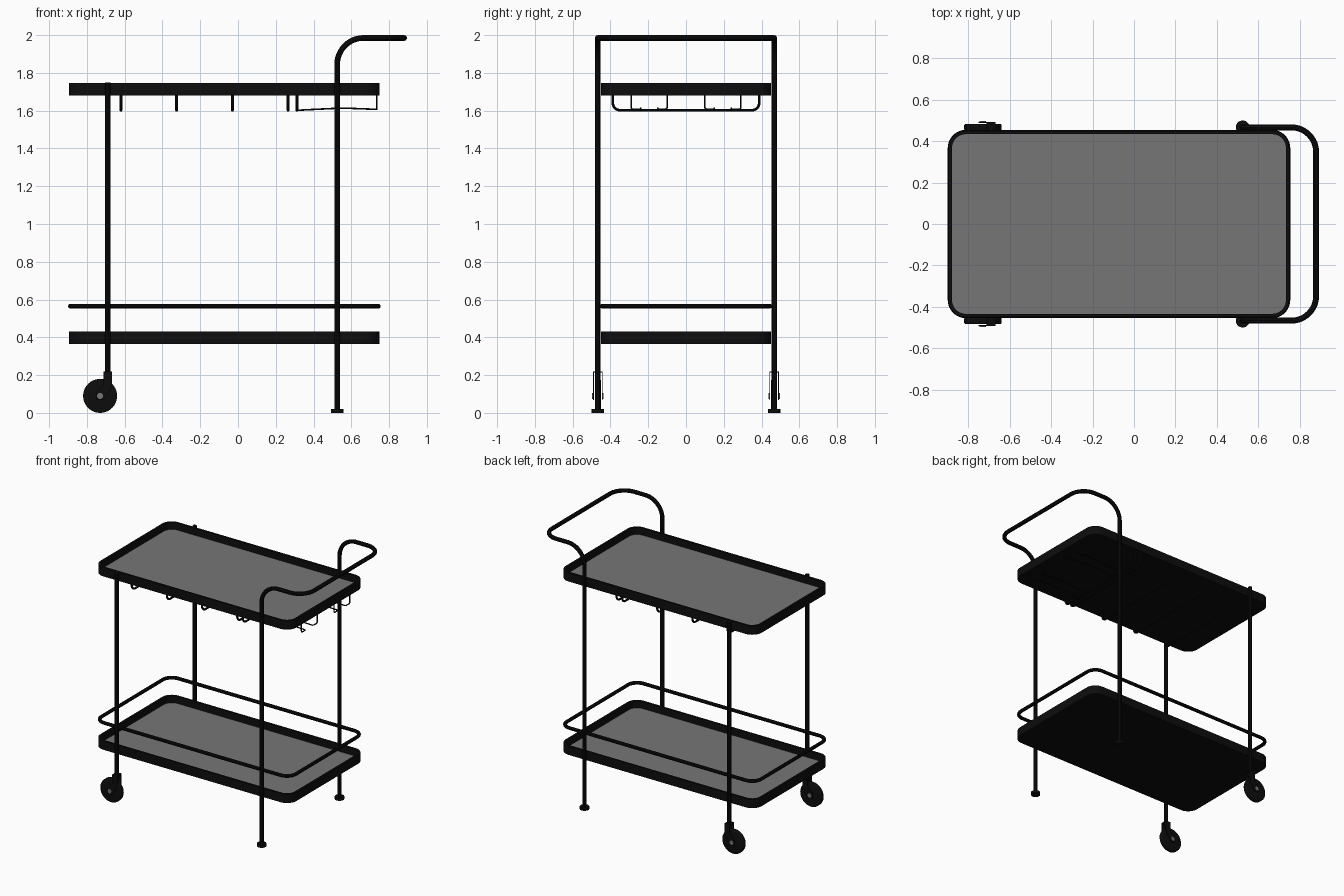
import bpy, bmesh, math
from mathutils import Vector, Matrix

if "Cube" in bpy.data.objects:
    bpy.data.objects.remove(bpy.data.objects["Cube"])


def material(name, rgb):
    m = bpy.data.materials.new(name)
    m.diffuse_color = (*rgb, 1)
    m.use_nodes = True
    m.node_tree.nodes["Principled BSDF"].inputs["Base Color"].default_value = m.diffuse_color
    return m


BLACK = material("black metal", (0.004, 0.004, 0.004))
GREY = material("grey panel", (0.18, 0.18, 0.18))


def add_mesh(name, bm, mats, smooth=True):
    bmesh.ops.recalc_face_normals(bm, faces=bm.faces)
    me = bpy.data.meshes.new(name)
    bm.to_mesh(me)
    bm.free()
    for m in mats:
        me.materials.append(m)
    ob = bpy.data.objects.new(name, me)
    bpy.context.collection.objects.link(ob)
    if smooth:
        me.shade_smooth()
        me.set_sharp_from_angle(angle=math.radians(35))
    return ob


def fillet(pts, r, closed=False, n=8):
    """Round the corners of a polyline with arcs."""
    pts = [Vector(p) for p in pts]
    out = []
    for i, p in enumerate(pts):
        if not closed and i in (0, len(pts) - 1):
            out.append(p)
            continue
        ri = r[i] if isinstance(r, (list, tuple)) else r
        a = (pts[i - 1] - p).normalized()
        b = (pts[(i + 1) % len(pts)] - p).normalized()
        for k in range(n + 1):
            t = math.pi / 2 * k / n
            out.append(p + ri * (a * (1 - math.sin(t)) + b * (1 - math.cos(t))))
    return out


def tube(name, pts, radius, closed=False):
    cu = bpy.data.curves.new(name + "_path", 'CURVE')
    cu.dimensions = '3D'
    cu.bevel_depth = radius
    cu.bevel_resolution = 3
    cu.use_fill_caps = True
    sp = cu.splines.new('POLY')
    sp.points.add(len(pts) - 1)
    for q, p in zip(sp.points, pts):
        q.co = (*p, 1)
    sp.use_cyclic_u = closed
    tmp = bpy.data.objects.new(name + "_tmp", cu)
    bpy.context.collection.objects.link(tmp)
    bpy.context.view_layer.update()
    me = bpy.data.meshes.new_from_object(
        tmp.evaluated_get(bpy.context.evaluated_depsgraph_get()))
    bpy.data.objects.remove(tmp)
    bm = bmesh.new()
    bm.from_mesh(me)
    bpy.data.meshes.remove(me)
    return add_mesh(name, bm, [BLACK])


def cylinder(name, c, r, depth, axis, mat, bevel=0.0):
    bm = bmesh.new()
    rot = Matrix.Rotation(math.pi / 2, 4, 'X') if axis == 'Y' else Matrix()
    bmesh.ops.create_cone(bm, cap_ends=True, segments=40, radius1=r, radius2=r,
                          depth=depth, matrix=Matrix.Translation(c) @ rot)
    if bevel:
        rim = [e for e in bm.edges if any(len(f.verts) > 4 for f in e.link_faces)]
        bmesh.ops.bevel(bm, geom=rim, offset=bevel, segments=3, affect='EDGES', profile=0.5)
    return add_mesh(name, bm, [mat])


def prism(name, pts, y0, y1):
    """Extrude an xz outline along y."""
    bm = bmesh.new()
    f = bm.faces.new([bm.verts.new((x, y0, z)) for x, z in pts])
    ext = bmesh.ops.extrude_face_region(bm, geom=[f])['geom']
    bmesh.ops.translate(bm, vec=(0, y1 - y0, 0),
                        verts=[v for v in ext if isinstance(v, bmesh.types.BMVert)])
    return add_mesh(name, bm, [BLACK], smooth=False)


X0, X1, Y = -0.895, 0.75, 0.45


def outline(inset, z, r):
    a, b, y = X0 + inset, X1 - inset, Y - inset
    return fillet([(a, -y, z), (b, -y, z), (b, y, z), (a, y, z)], r, True)


def tray(name, z):
    """Shallow tray: black rim and underside, grey floor."""
    bm = bmesh.new()
    rings = [[bm.verts.new(p) for p in outline(i, h, r)] for i, h, r in
             ((0, z, 0.08), (0, z + 0.067, 0.08),
              (0.016, z + 0.067, 0.066), (0.016, z + 0.014, 0.066))]
    n = len(rings[0])
    for lo, hi in zip(rings, rings[1:]):
        for i in range(n):
            j = (i + 1) % n
            bm.faces.new((lo[i], lo[j], hi[j], hi[i]))
    bm.faces.new(rings[0])
    bm.faces.new(rings[-1]).material_index = 1
    add_mesh(name, bm, [BLACK, GREY])


tray("top_tray", 1.679)
tray("lower_tray", 0.364)

# guard rail above the lower tray
tube("guard_rail", outline(0.008, 0.565, 0.075), 0.013, True)

# two legs joined by the push handle
L, H, HX = 0.467, 1.985, 0.88
tube("handle_legs", fillet(
    [(0.525, -L, 0.01), (0.525, -L, H), (HX, -L, H),
     (HX, L, H), (0.525, L, H), (0.525, L, 0.01)],
    [0, 0.14, 0.12, 0.12, 0.14, 0], n=12), 0.015)

for s, side in ((-1, "front"), (1, "back")):
    y = s * L
    cylinder(side + "_foot", (0.525, y, 0.01), 0.033, 0.02, 'Z', BLACK)
    # wheel leg with fork, wheel and bolt
    tube(side + "_wheel_leg", [(-0.69, y, 0.185), (-0.69, y, 1.748)], 0.015)
    cylinder(side + "_wheel", (-0.73, y, 0.09), 0.09, 0.032, 'Y', BLACK, 0.006)
    fork = [(-0.712, 0.22), (-0.668, 0.22), (-0.668, 0.14), (-0.71, 0.068),
            (-0.748, 0.068), (-0.752, 0.105), (-0.712, 0.15)]
    for t in (-1, 1):
        yc = y + t * 0.0235
        prism(side + "_fork_plate", fork, yc - 0.0025, yc + 0.0025)
        cylinder(side + "_bolt", (-0.73, y + t * 0.027, 0.09), 0.016, 0.006, 'Y', GREY)
    prism(side + "_fork_top", [(-0.712, 0.214), (-0.668, 0.214),
                               (-0.668, 0.22), (-0.712, 0.22)], y - 0.024, y + 0.024)

# U-shaped hanger bars under the top tray
for x in (-0.62, -0.325, -0.03, 0.265, 0.312):
    tube("hanger_bar", fillet([(x, -0.388, 1.685), (x, -0.388, 1.602),
                               (x, 0.388, 1.602), (x, 0.388, 1.685)], 0.04), 0.0075)

# glass rails running to the right end of the tray
for y, inward in ((-0.29, 1), (-0.10, -1), (0.10, 1), (0.29, -1)):
    yi = y + inward * 0.05
    tube("glass_rail", fillet(
        [(0.735, y, 1.685), (0.735, y, 1.607), (0.735, yi, 1.607),
         (0.55, yi, 1.614), (0.312, yi, 1.602)], 0.012, n=4), 0.0045)
